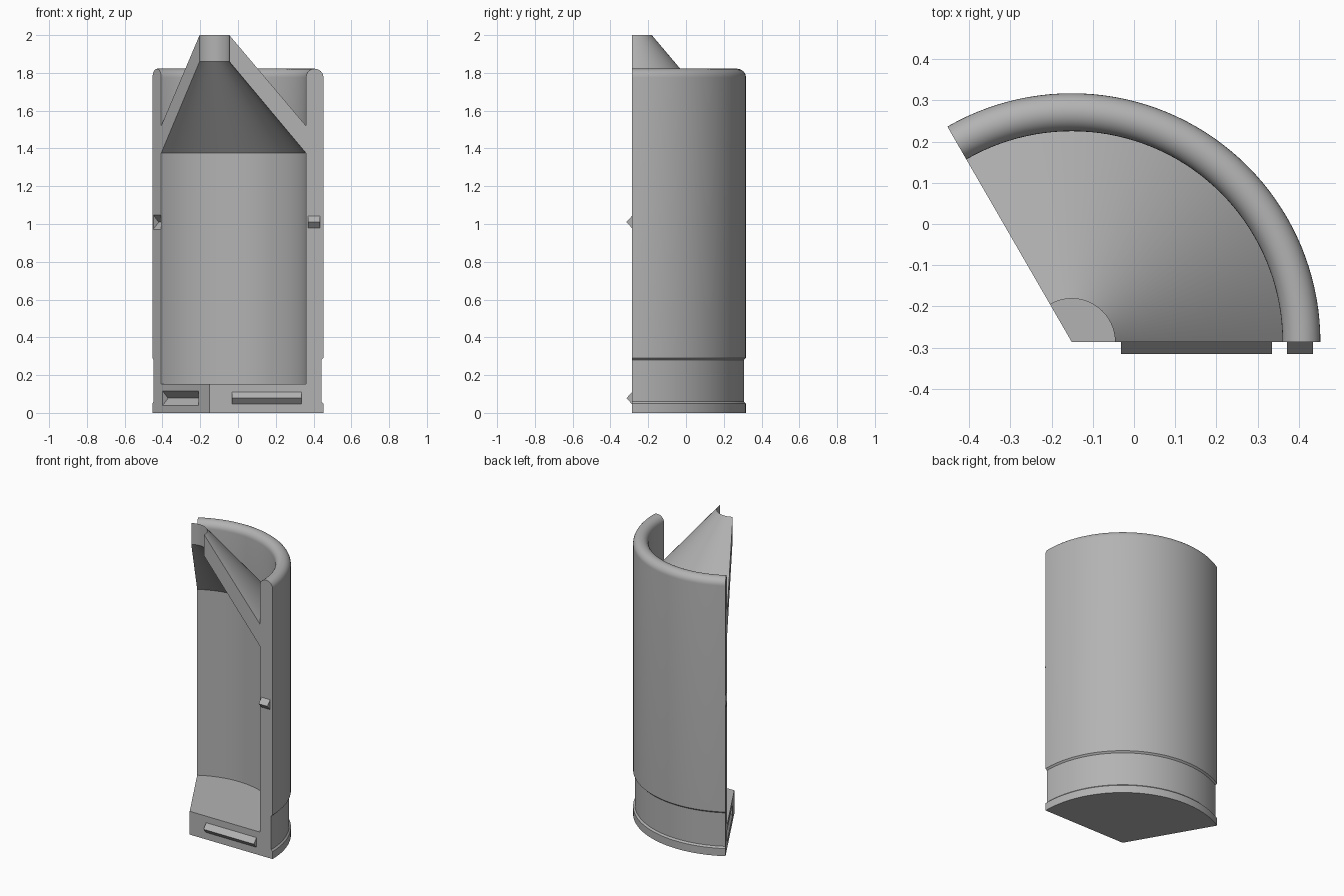
import bpy, bmesh, math
from mathutils import Matrix

cube = bpy.data.objects.get("Cube")
if cube:
    bpy.data.objects.remove(cube, do_unlink=True)

AXIS = Matrix.Translation((-0.151, -0.286, 0))   # centre line of the sector
SWEEP = math.radians(120)
STEPS = 48
R, WALL = 0.603, 0.092                           # outer radius, wall thickness
INNER = R - WALL

grey = bpy.data.materials.new("light grey")
grey.use_nodes = True
colour = (0.45, 0.45, 0.45, 1)
grey.diffuse_color = colour
grey.node_tree.nodes["Principled BSDF"].inputs["Base Color"].default_value = colour


def add_object(name, bm):
    bmesh.ops.recalc_face_normals(bm, faces=bm.faces)
    mesh = bpy.data.meshes.new(name)
    bm.to_mesh(mesh)
    bm.free()
    mesh.materials.append(grey)
    obj = bpy.data.objects.new(name, mesh)
    bpy.context.collection.objects.link(obj)
    return obj


def revolve(name, profile):
    """Sweep a closed (radius, height) outline through the sector, with flat ends."""
    bm = bmesh.new()
    rings = []
    for i in range(STEPS + 1):
        a = SWEEP * i / STEPS
        rings.append([bm.verts.new((r * math.cos(a), r * math.sin(a), z)) for r, z in profile])
    n = len(profile)
    for a, b in zip(rings, rings[1:]):
        for j in range(n):
            k = (j + 1) % n
            if profile[j][0] or profile[k][0]:
                bm.faces.new((a[j], a[k], b[k], b[j]))
    bm.faces.new(rings[0])
    bm.faces.new(rings[-1])
    bmesh.ops.remove_doubles(bm, verts=bm.verts, dist=1e-5)
    bm.transform(AXIS)
    return add_object(name, bm)


def ridge(name, r0, r1, z0, z1, depth, angle=0.0, back=0.0):
    """Triangular bar lying on an end face, pointing along local -y."""
    bm = bmesh.new()
    section = [(back, z0), (0, z0), (-depth, (z0 + z1) / 2), (0, z1), (back, z1)]
    if not back:
        section = section[1:4]
    ends = [[bm.verts.new((r, y, z)) for y, z in section] for r in (r0, r1)]
    n = len(section)
    for j in range(n):
        k = (j + 1) % n
        bm.faces.new((ends[0][j], ends[0][k], ends[1][k], ends[1][j]))
    for end in ends:
        bm.faces.new(end)
    bm.transform(AXIS @ Matrix.Rotation(angle, 4, "Z"))
    return add_object(name, bm)


# Body outline: foot, recessed band, wall, round rim, cone with open neck, cavity, floor
half = WALL / 2
rim = [(R - half + half * math.cos(math.pi * i / 16),
        1.822 - half + half * math.sin(math.pi * i / 16)) for i in range(17)]
outline = [(0, 0), (R, 0), (R, 0.05), (R - 0.01, 0.06), (R - 0.01, 0.28), (R, 0.29)]
outline += rim
outline += [(INNER, 1.52), (0.105, 2), (0.105, 1.86), (INNER, 1.375), (INNER, 0.153), (0, 0.153)]
body = revolve("bottle_section", outline)

# Matching grooves in the other end face
grooves = [ridge("floor_groove_cutter", 0.115, 0.495, 0.04, 0.115, 0.033, SWEEP, 0.02),
           ridge("wall_groove_cutter", 0.513, 0.595, 0.972, 1.047, 0.033, SWEEP, 0.02)]
bpy.context.view_layer.objects.active = body
for cutter in grooves:
    cutter.hide_render = True
    mod = body.modifiers.new("groove", "BOOLEAN")
    mod.operation = "DIFFERENCE"
    mod.solver = "EXACT"
    mod.object = cutter
    bpy.ops.object.modifier_apply(modifier=mod.name)
for cutter in grooves:
    bpy.data.objects.remove(cutter, do_unlink=True)

# Locating ridges on the front face
ridge("floor_ridge", 0.12, 0.486, 0.046, 0.11, 0.029)
ridge("wall_ridge", 0.522, 0.585, 0.978, 1.043, 0.029)

bpy.ops.object.select_all(action="DESELECT")
body.select_set(True)
bpy.context.view_layer.objects.active = body
bpy.ops.object.shade_smooth_by_angle(angle=math.radians(30))
